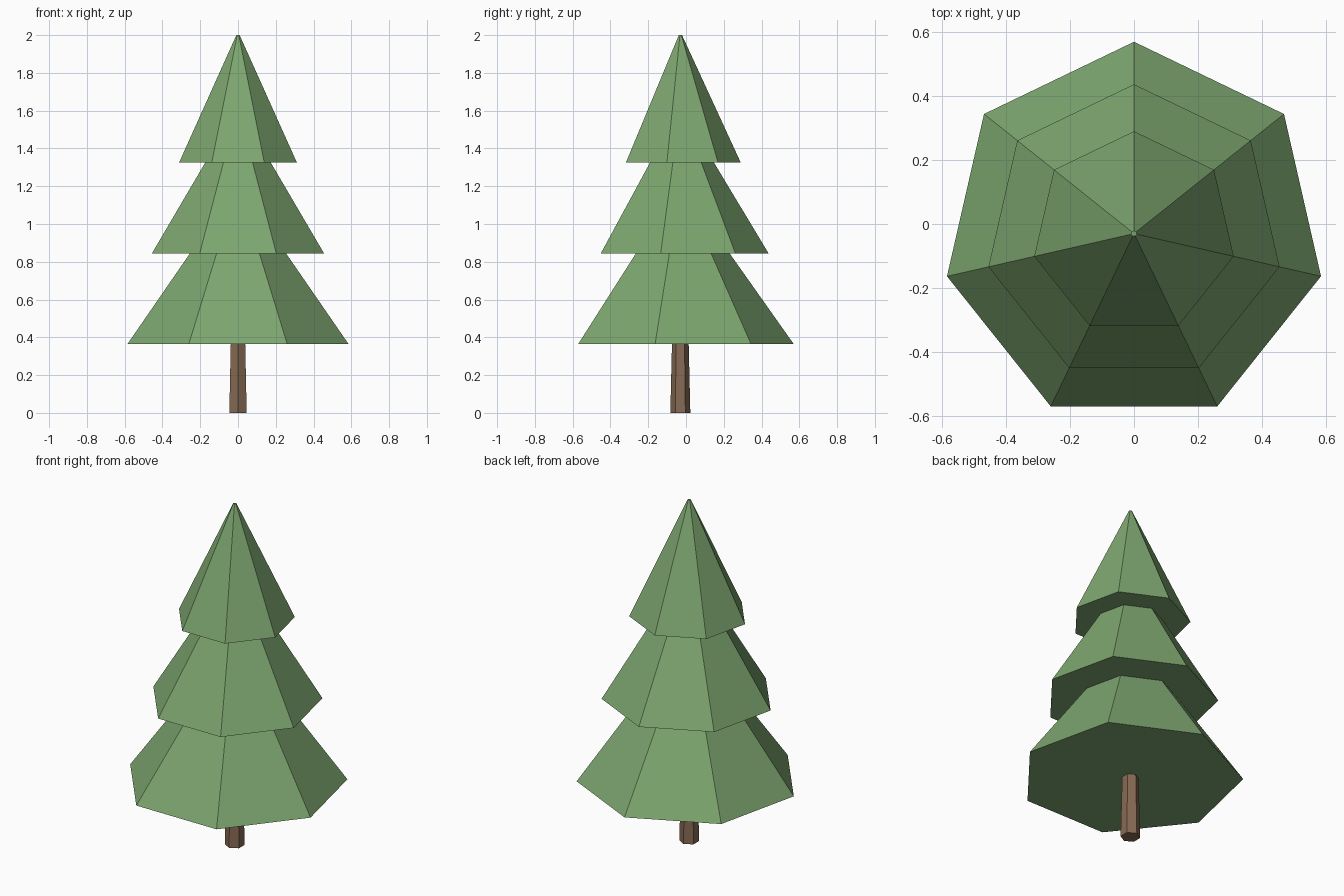
import bpy

if "Cube" in bpy.data.objects:
    bpy.data.objects.remove(bpy.data.objects["Cube"])

AXIS_Y = -0.03  # odd-sided tiers: the axis sits slightly forward so bounds are centred


def material(name, color):
    mat = bpy.data.materials.new(name)
    mat.diffuse_color = (*color, 1.0)
    mat.use_nodes = True
    mat.node_tree.nodes["Principled BSDF"].inputs["Base Color"].default_value = mat.diffuse_color
    return mat


def cone(name, sides, r_bottom, r_top, z_bottom, z_top, mat):
    bpy.ops.mesh.primitive_cone_add(
        vertices=sides, radius1=r_bottom, radius2=r_top, depth=z_top - z_bottom,
        end_fill_type='NGON', location=(0, AXIS_Y, (z_bottom + z_top) / 2))
    obj = bpy.context.object
    obj.name = name
    obj.data.materials.append(mat)
    return obj


bark = material("bark", (0.24, 0.145, 0.087))
needles = material("needles", (0.205, 0.38, 0.16))

# Six-sided tapered trunk, its top buried in the lowest tier
cone("trunk", 6, 0.053, 0.042, 0.0, 0.46, bark)

# Seven-sided foliage tiers, each top hidden inside the tier above
tiers = [
    ("lower_foliage", 0.60, 0.19, 0.365, 0.945),
    ("middle_foliage", 0.467, 0.118, 0.845, 1.425),
    ("upper_foliage", 0.32, 0.009, 1.325, 2.0),
]
for name, r_bottom, r_top, z_bottom, z_top in tiers:
    cone(name, 7, r_bottom, r_top, z_bottom, z_top, needles)
